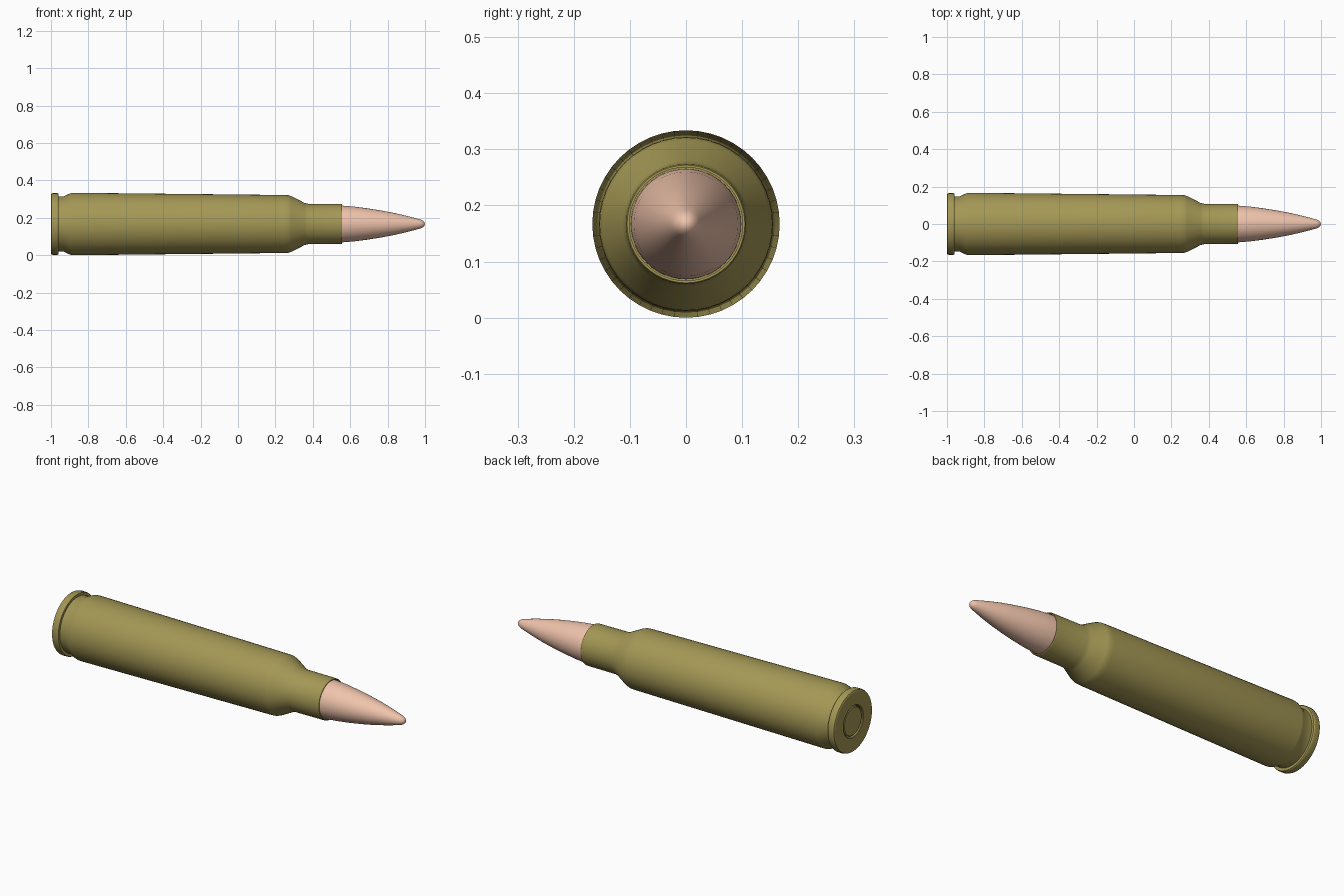
import bpy, bmesh
from math import sin, cos, tau, radians

if "Cube" in bpy.data.objects:
    bpy.data.objects.remove(bpy.data.objects["Cube"])

R = 0.167      # widest radius, also the height of the axis
SIDES = 48


def material(name, color):
    m = bpy.data.materials.new(name)
    m.diffuse_color = (*color, 1)
    m.use_nodes = True
    m.node_tree.nodes["Principled BSDF"].inputs["Base Color"].default_value = m.diffuse_color
    return m


def lathe(name, profile, mat):
    """Spin (x, radius) points round the long axis; zero radius closes an end."""
    bm = bmesh.new()
    rings = []
    for x, r in profile:
        if r == 0:
            rings.append([bm.verts.new((x, 0, R))] * SIDES)
        else:
            rings.append([bm.verts.new((x, r * cos(tau * i / SIDES), R + r * sin(tau * i / SIDES)))
                          for i in range(SIDES)])
    for a, b in zip(rings, rings[1:]):
        for i in range(SIDES):
            j = (i + 1) % SIDES
            bm.faces.new(dict.fromkeys((a[i], a[j], b[j], b[i])))
    bmesh.ops.recalc_face_normals(bm, faces=bm.faces)
    me = bpy.data.meshes.new(name)
    bm.to_mesh(me)
    bm.free()
    me.materials.append(mat)
    ob = bpy.data.objects.new(name, me)
    bpy.context.collection.objects.link(ob)
    bpy.ops.object.select_all(action='DESELECT')
    ob.select_set(True)
    bpy.context.view_layer.objects.active = ob
    bpy.ops.object.shade_smooth_by_angle(angle=radians(25))
    return ob


brass = material("brass", (0.37, 0.31, 0.09))
copper = material("copper", (0.87, 0.55, 0.41))

# Case: primer pocket, rim, extractor groove, tapered body, shoulder, neck, mouth
lathe("case", [
    (-0.975, 0), (-0.975, 0.083), (-0.997, 0.083), (-1.0, 0.086),
    (-1.0, 0.156), (-0.997, 0.162), (-0.99, 0.165), (-0.965, 0.165), (-0.96, 0.162),
    (-0.96, 0.148), (-0.932, 0.148), (-0.895, 0.165), (-0.885, 0.167),
    (0.25, 0.155), (0.27, 0.154), (0.285, 0.149), (0.355, 0.113), (0.375, 0.108),
    (0.553, 0.107), (0.556, 0.105), (0.556, 0.101), (0.53, 0.101), (0.53, 0)], brass)

# Primer: slightly domed cap set in the pocket
lathe("primer", [
    (-0.975, 0), (-0.975, 0.078), (-0.993, 0.078), (-0.997, 0.073), (-0.997, 0)], brass)

# Bullet: curved nose with a small rounded tip
lathe("bullet", [
    (0.50, 0), (0.50, 0.099), (0.56, 0.098), (0.62, 0.093), (0.69, 0.084), (0.76, 0.073),
    (0.83, 0.060), (0.90, 0.044), (0.95, 0.031), (0.975, 0.024), (0.988, 0.018),
    (0.996, 0.010), (1.0, 0)], copper)
